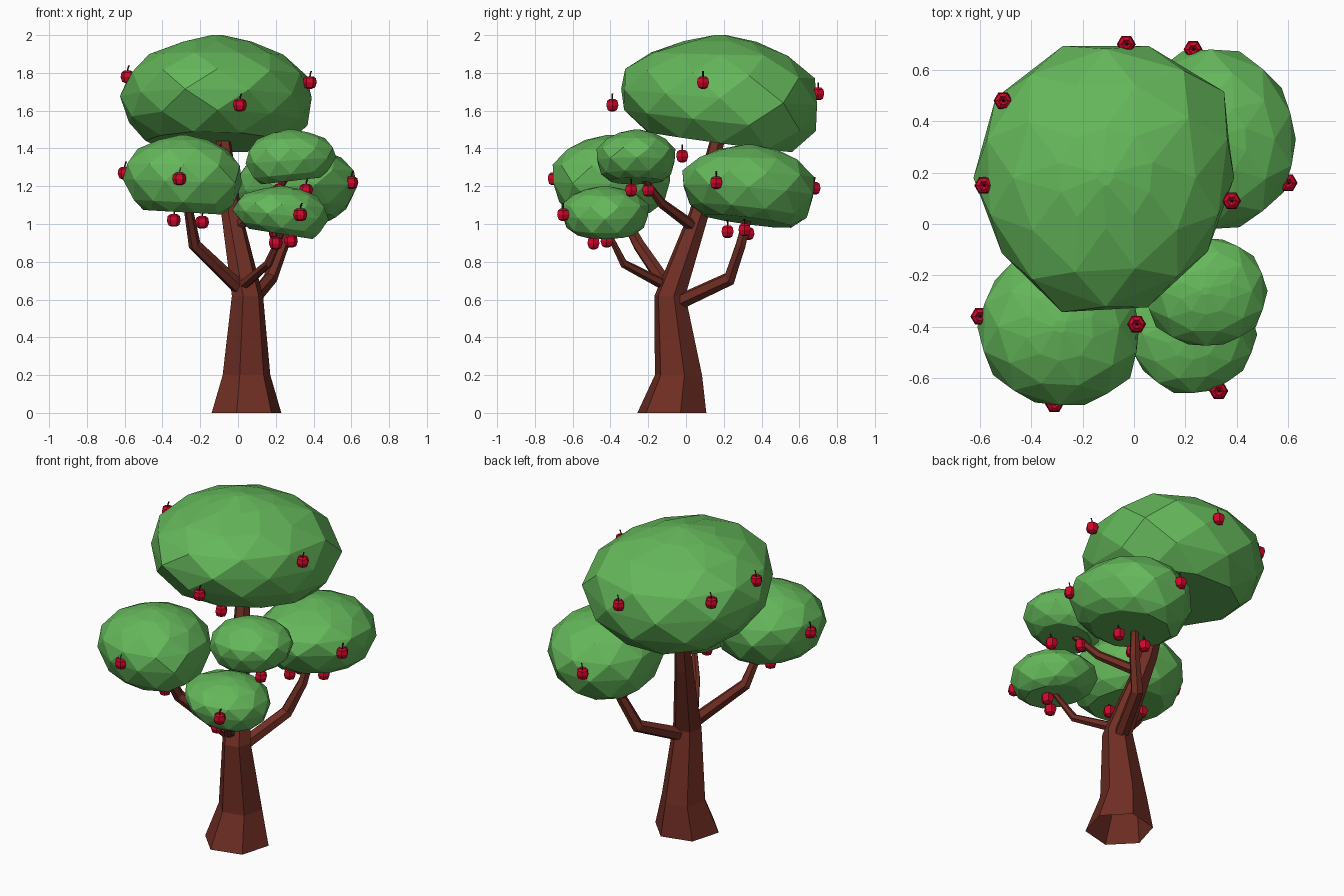
import bpy, bmesh, math
from mathutils import Vector

if "Cube" in bpy.data.objects:
    bpy.data.objects.remove(bpy.data.objects["Cube"])


def material(name, rgb):
    m = bpy.data.materials.new(name)
    m.diffuse_color = (*rgb, 1)
    m.use_nodes = True
    m.node_tree.nodes["Principled BSDF"].inputs["Base Color"].default_value = m.diffuse_color
    return m


GREEN = material("leaf green", (0.13, 0.48, 0.105))
BARK = material("bark brown", (0.16, 0.027, 0.017))
RED = material("apple red", (0.64, 0.002, 0.024))
STEM = material("stem dark brown", (0.06, 0.012, 0.01))


def finish(bm, name, *mats):
    bmesh.ops.recalc_face_normals(bm, faces=bm.faces)
    me = bpy.data.meshes.new(name)
    bm.to_mesh(me)
    bm.free()
    for m in mats:
        me.materials.append(m)
    ob = bpy.data.objects.new(name, me)
    bpy.context.collection.objects.link(ob)
    return ob


def loft(bm, rings, mat=0, bottom=True):
    """Skin a stack of equal-sized rings and cap the ends."""
    vs = [[bm.verts.new(p) for p in r] for r in rings]
    n = len(vs[0])
    faces = [bm.faces.new((a[i], a[(i + 1) % n], b[(i + 1) % n], b[i]))
             for a, b in zip(vs, vs[1:]) for i in range(n)]
    faces.append(bm.faces.new(vs[-1]))
    if bottom:
        faces.append(bm.faces.new(vs[0][::-1]))
    for f in faces:
        f.material_index = mat


def limb(name, path, level=False, turn=0):
    """Tapered six-sided tube along (x, y, z, radius) points, open at its root."""
    pts = [Vector(p[:3]) for p in path]
    up = Vector((0, 0, 1))
    rings = []
    for i, p in enumerate(pts):
        t = (pts[min(i + 1, len(pts) - 1)] - pts[max(i - 1, 0)]).normalized()
        q = up.rotation_difference(up if level else t)
        r = path[i][3]
        rings.append([p + q @ Vector((r * math.cos(a), r * math.sin(a), 0))
                      for a in (math.radians(60 * k + turn) for k in range(6))])
    bm = bmesh.new()
    loft(bm, rings, bottom=False)
    return finish(bm, name, BARK)


# leaf clump profiles: (height fraction, width scale)
SMALL = [(0, .66), (.13, .86), (.40, 1), (.62, .97), (.82, .75), (.94, .42), (1, .08)]
BIG = [(0, .74), (.20, .94), (.42, 1), (.64, .93), (.82, .70), (.94, .36), (1, .06)]


def clump(name, cx, cy, z0, z1, radii, tilt=(0, 0), profile=SMALL):
    """Faceted convex clump: plan radii at even angles, tilted underside."""
    n = len(radii)
    pts = []
    for j, (t, s) in enumerate(profile):
        for k in range(n):
            h = (j % 2) * .5
            r = radii[k] * (1 - h) + radii[(k + 1) % n] * h
            a = 2 * math.pi * (k + h) / n
            x, y = r * s * math.cos(a), r * s * math.sin(a)
            pts.append([cx + x, cy + y, t * (z1 - z0) + (1 - t) * (tilt[0] * x + tilt[1] * y)])
    lo, hi = min(p[2] for p in pts), max(p[2] for p in pts)
    bm = bmesh.new()
    for p in pts:
        p[2] = z0 + (p[2] - lo) / (hi - lo) * (z1 - z0)
        bm.verts.new(p)
    bmesh.ops.convex_hull(bm, input=bm.verts)
    bmesh.ops.delete(bm, geom=[v for v in bm.verts if not v.link_faces], context='VERTS')
    bmesh.ops.dissolve_limit(bm, angle_limit=math.radians(6), verts=bm.verts, edges=bm.edges)
    return finish(bm, name, GREEN)


# trunk and branches
limb("trunk", [(.045, -.075, 0, .19), (.045, -.04, .2, .13), (.05, -.085, .62, .085),
               (-.035, .07, 1.06, .056), (-.08, .17, 1.46, .04)], True, 14)
limb("branch_front_left", [(.03, -.08, .64, .04), (-.23, -.25, .89, .034), (-.27, -.37, 1.12, .022)])
limb("branch_front_right", [(.02, -.1, .67, .03), (.16, -.33, .79, .023), (.24, -.42, .97, .014)])
limb("branch_back_right", [(.06, -.05, .58, .042), (.17, .23, .71, .038),
                           (.24, .29, .89, .03), (.27, .33, 1.05, .024)])
limb("branch_upper_right", [(-.02, .06, .97, .032), (.15, -.13, 1.11, .026), (.27, -.24, 1.26, .015)])

# leaf clumps
clump("leaves_top", -.11, .18, 1.38, 2.0,
      [.50, .57, .54, .54, .53, .515, .50, .55, .53, .49], (-.02, -.15), BIG)
clump("leaves_front_left", -.29, -.40, 1.05, 1.47,
      [.31, .32, .33, .33, .31, .32, .32, .31, .32, .34], (-.06, 0))
clump("leaves_back_right", .30, .33, .98, 1.42,
      [.33, .34, .36, .36, .34, .31, .32, .36, .36, .35], (.10, -.14))
clump("leaves_upper_right", .28, -.26, 1.21, 1.50,
      [.24, .23, .21, .21, .22, .24, .24, .22, .22, .24], (.12, 0))
clump("leaves_lower_right", .23, -.43, .92, 1.20,
      [.25, .24, .24, .24, .25, .26, .24, .24, .23, .24], (-.18, 0))

# apples: one shared six-sided lathe with a stem
APPLE = [(.012, -.034), (.028, -.027), (.037, -.002), (.032, .022), (.018, .032), (.005, .022)]


def ring(r, z, n, dx=0):
    return [(dx + r * math.cos(2 * math.pi * k / n), r * math.sin(2 * math.pi * k / n), z)
            for k in range(n)]


bm = bmesh.new()
loft(bm, [ring(r, z, 6) for r, z in APPLE])
loft(bm, [ring(.004, .02, 4), ring(.004, .042, 4, .002), ring(.005, .06, 4, .008)], 1)
first = finish(bm, "apple", RED, STEM)

SPOTS = [(.38, .09, 1.75), (-.03, .70, 1.69), (.01, -.39, 1.63), (-.585, .15, 1.78),
         (-.51, .48, 1.75), (-.10, -.02, 1.36)]                           # top clump
SPOTS += [(-.60, -.36, 1.27), (-.31, -.70, 1.24), (-.34, -.34, 1.02), (-.19, -.44, 1.01)]
SPOTS += [(.60, .16, 1.22), (.23, .68, 1.19), (.20, .22, .96), (.37, .31, .97), (.20, .33, .95)]
SPOTS += [(.36, -.29, 1.18), (.22, -.20, 1.18)]                           # upper right
SPOTS += [(.33, -.65, 1.05), (.20, -.49, .90), (.28, -.42, .91)]          # lower right
for i, p in enumerate(SPOTS):
    ob = first if i == 0 else bpy.data.objects.new("apple", first.data)
    if i:
        bpy.context.collection.objects.link(ob)
    ob.location = p
